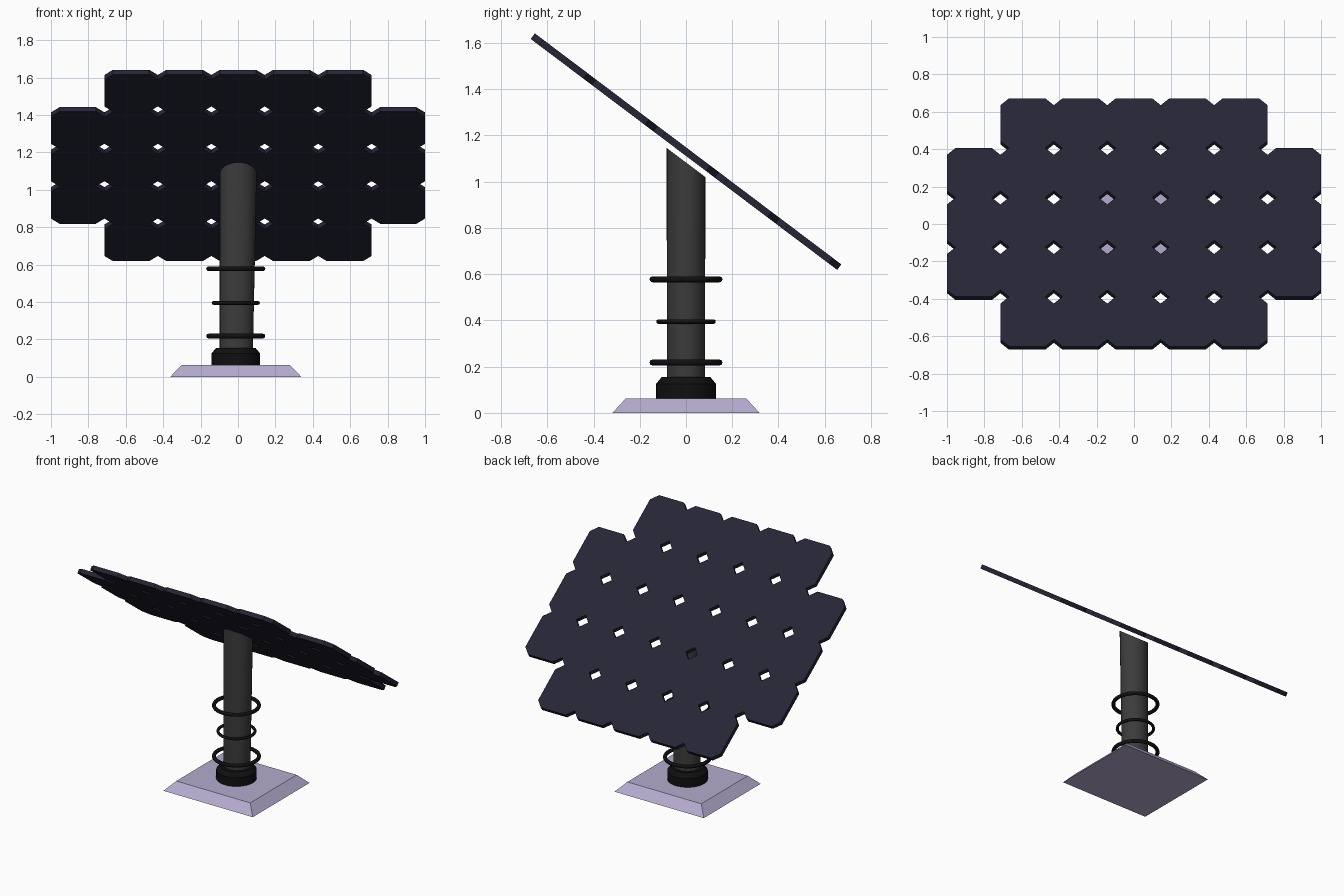
import bpy, bmesh, math
from mathutils import Matrix, Vector

if "Cube" in bpy.data.objects:
    bpy.data.objects.remove(bpy.data.objects["Cube"])

CX = -0.012                      # centre of the stand
TILT = math.radians(37)


def material(name, rgb):
    m = bpy.data.materials.new(name)
    m.diffuse_color = (*rgb, 1)
    m.use_nodes = True
    m.node_tree.nodes["Principled BSDF"].inputs["Base Color"].default_value = m.diffuse_color
    return m


LILAC = material("lilac", (0.46, 0.41, 0.62))
BLACK = material("black", (0.005, 0.005, 0.005))
GREY = material("dark_grey", (0.045, 0.045, 0.045))
NAVY = material("navy", (0.018, 0.018, 0.036))


def loft(bm, rings):
    """Skin a stack of equally sized vertex rings and cap both ends."""
    vs = [[bm.verts.new(p) for p in ring] for ring in rings]
    n = len(vs[0])
    for a, b in zip(vs, vs[1:]):
        for i in range(n):
            j = (i + 1) % n
            bm.faces.new((a[i], a[j], b[j], b[i]))
    bm.faces.new(vs[0][::-1])
    bm.faces.new(vs[-1])


def finish(bm, name, mat, smooth=False):
    bmesh.ops.recalc_face_normals(bm, faces=bm.faces)
    me = bpy.data.meshes.new(name)
    bm.to_mesh(me)
    bm.free()
    ob = bpy.data.objects.new(name, me)
    bpy.context.collection.objects.link(ob)
    me.materials.append(mat)
    if smooth:
        bpy.ops.object.select_all(action='DESELECT')
        ob.select_set(True)
        bpy.context.view_layer.objects.active = ob
        bpy.ops.object.shade_smooth_by_angle(angle=math.radians(30))
    return ob


def ellipse(cx, rx, ry, z, n=32):
    angles = [2 * math.pi * i / n for i in range(n)]
    return [Vector((cx + rx * math.cos(a), ry * math.sin(a), z)) for a in angles]


# Base: bevelled rectangular slab
def rect(hx, hy, z):
    return [Vector((CX + sx * hx, sy * hy, z)) for sx, sy in ((-1, -1), (1, -1), (1, 1), (-1, 1))]


bm = bmesh.new()
loft(bm, [rect(0.35, 0.318, 0), rect(0.29, 0.26, 0.063)])
finish(bm, "base", LILAC)

# Collar around the foot of the pole
bm = bmesh.new()
loft(bm, [ellipse(CX, r, r, z) for r, z in ((0.13, 0.001), (0.13, 0.125), (0.105, 0.155))])
finish(bm, "collar", BLACK, True)

# Pole: slightly flared, top cut parallel to the panel
bm = bmesh.new()
top = ellipse(0.001, 0.099, 0.084, 1.083)
for p in top:
    p.z -= p.y * math.tan(TILT)
loft(bm, [ellipse(CX + 0.002, 0.088, 0.082, 0.06), top])
finish(bm, "pole", GREY, True)

# Three floating rings
for name, z, R, r in (("lower_ring", 0.218, 0.145, 0.013),
                      ("middle_ring", 0.395, 0.119, 0.01),
                      ("upper_ring", 0.578, 0.145, 0.013)):
    bpy.ops.mesh.primitive_torus_add(major_segments=32, minor_segments=8, major_radius=R,
                                     minor_radius=r, location=(CX, 0, z))
    ring = bpy.context.object
    ring.name = name
    ring.data.materials.append(BLACK)
    bpy.ops.object.shade_smooth_by_angle(angle=math.radians(50))

# Panel: clipped-corner tiles, 7 wide in the middle rows and 5 in the outer rows
PX, PY, CUT, THICK = 2 / 7, 0.332, 0.046, 0.03


def tile(cx, cy, z):
    hx, hy = PX / 2, PY / 2
    pts = [(hx, hy - CUT), (hx - CUT, hy), (CUT - hx, hy), (-hx, hy - CUT),
           (-hx, CUT - hy), (CUT - hx, -hy), (hx - CUT, -hy), (hx, CUT - hy)]
    return [Vector((cx + x, cy + y, z)) for x, y in pts]


bm = bmesh.new()
for row in range(-2, 3):
    half = 2 if abs(row) == 2 else 3
    for col in range(-half, half + 1):
        loft(bm, [tile(col * PX, row * PY, z) for z in (-THICK / 2, THICK / 2)])
bm.transform(Matrix.Translation((0, 0, 1.13)) @ Matrix.Rotation(-TILT, 4, 'X'))
finish(bm, "solar_panel", NAVY)
